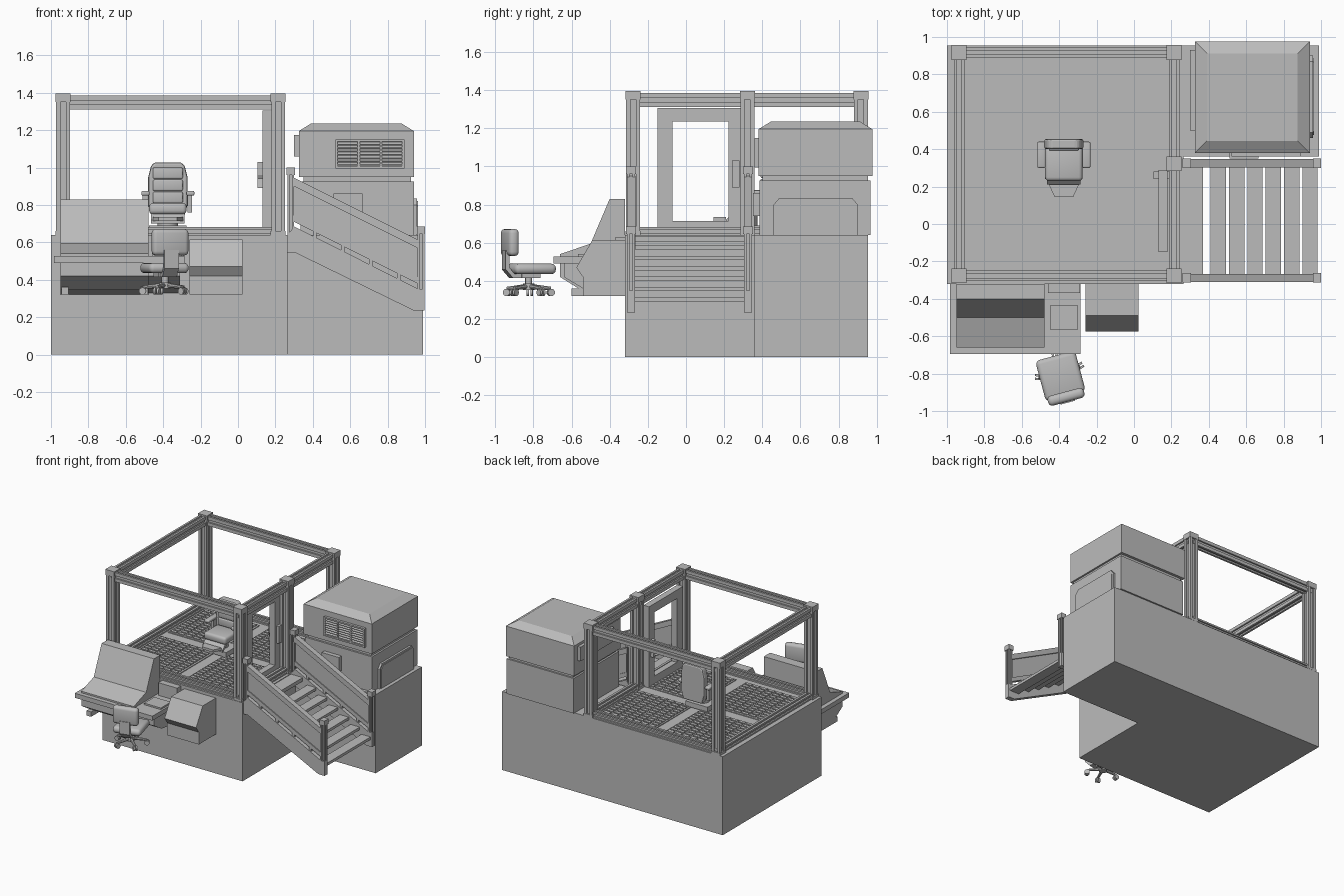
import bpy, bmesh
from math import pi, cos, sin, radians
from mathutils import Matrix, Vector

cube = bpy.data.objects.get("Cube")
if cube:
    bpy.data.objects.remove(cube)

grey = bpy.data.materials.new("light_grey")
grey.use_nodes = True
COLOUR = (0.5, 0.5, 0.5, 1)
grey.diffuse_color = COLOUR
grey.node_tree.nodes["Principled BSDF"].inputs["Base Color"].default_value = COLOUR


def finish(name, bm, smooth=False):
    bmesh.ops.recalc_face_normals(bm, faces=bm.faces)
    me = bpy.data.meshes.new(name)
    bm.to_mesh(me)
    bm.free()
    me.materials.append(grey)
    ob = bpy.data.objects.new(name, me)
    bpy.context.collection.objects.link(ob)
    if smooth:
        bpy.ops.object.select_all(action='DESELECT')
        ob.select_set(True)
        bpy.context.view_layer.objects.active = ob
        bpy.ops.object.shade_smooth_by_angle(angle=radians(40))
    return ob


def box(name, x, y, z, bevel=0.0):
    """Box from three (low, high) ranges, optionally with rounded edges."""
    bm = bmesh.new()
    bmesh.ops.create_cube(bm, size=1)
    for v in bm.verts:
        v.co = [(r[0] + r[1]) / 2 + c * (r[1] - r[0]) for r, c in zip((x, y, z), v.co)]
    if bevel:
        bmesh.ops.bevel(bm, geom=bm.edges[:], offset=bevel, segments=3, profile=0.5, affect='EDGES')
    return finish(name, bm, bevel > 0)


def prism(name, axis, pts, lo, hi):
    """Extrude a profile along an axis; the points use the other two axes in order."""
    def place(p, t):
        return {'x': (t, *p), 'y': (p[0], t, p[1]), 'z': (*p, t)}[axis]
    bm = bmesh.new()
    ends = [[bm.verts.new(place(p, t)) for p in pts] for t in (lo, hi)]
    for ring in ends:
        bm.faces.new(ring)
    n = len(pts)
    for i in range(n):
        j = (i + 1) % n
        bm.faces.new((ends[0][i], ends[0][j], ends[1][j], ends[1][i]))
    return finish(name, bm)


def bar(name, axis, c, w, h, lo, hi):
    """Slotted frame extrusion centred on c."""
    a, b, g, d = w / 2, h / 2, min(w, h) * 0.2, 0.012
    half = [(-a, -b), (-g, -b), (-g, d - b), (g, d - b), (g, -b),
            (a, -b), (a, -g), (a - d, -g), (a - d, g), (a, g)]
    pts = half + [(-u, -v) for u, v in half]
    return prism(name, axis, [(c[0] + u, c[1] + v) for u, v in pts], lo, hi)


def tube(name, p, q, r, r2=None, sides=16):
    p, q = Vector(p), Vector(q)
    bm = bmesh.new()
    bmesh.ops.create_cone(bm, cap_ends=True, segments=sides, radius1=r,
                          radius2=r if r2 is None else r2, depth=(q - p).length)
    rot = (q - p).to_track_quat('Z', 'Y').to_matrix().to_4x4()
    bm.transform(Matrix.Translation((p + q) / 2) @ rot)
    return finish(name, bm, True)


# Stepped base
L, R, F, B, TOP = -1.0, 0.265, -0.32, 0.955, 0.64
prism("base", 'z', [(L, F), (R, F), (R, 0.36), (0.99, 0.36), (0.99, B), (L, B)], 0, TOP)

# Cabin frame: posts, caps, sills and beams
PX, PY = (-0.935, 0.215), (-0.277, 0.917)
posts = [(x, y) for x in PX for y in PY] + [(PX[1], 0.322)]
for i, (x, y) in enumerate(posts):
    bar(f"cabin_post_{i}", 'z', (x, y), 0.074, 0.074, TOP, 1.385)
    box(f"post_cap_{i}", (x - 0.04, x + 0.04), (y - 0.039, y + 0.039), (1.35, 1.395))
    box(f"post_foot_{i}", (x - 0.04, x + 0.04), (y - 0.039, y + 0.039), (TOP, 0.66))
for i in range(2):
    for part, z, h in (("sill", 0.66, 0.045), ("beam", 1.348, 0.075)):
        bar(f"{part}_across_{i}", 'x', (PY[i], z), 0.055, h, *PX)
        bar(f"{part}_along_{i}", 'y', (PX[i], z), 0.055, h, *PY)

# Floor panels with rows of raised treads
for i, x in enumerate((-0.89, -0.315)):
    for j, y in enumerate((-0.2, 0.37)):
        box(f"floor_panel_{i}{j}", (x, x + 0.488), (y, y + 0.483), (TOP, 0.646))
        ob = box(f"floor_treads_{i}{j}", (x + 0.012, x + 0.065), (y + 0.012, y + 0.038), (0.645, 0.653))
        for count, step in ((7, (0.068, 0, 0)), (12, (0, 0.039, 0))):
            m = ob.modifiers.new("Rows", 'ARRAY')
            m.count = count
            m.use_relative_offset = False
            m.use_constant_offset = True
            m.constant_offset_displace = step

# Cabin door with handle
DX = (0.13, 0.18)
for side, y in (("front", (-0.15, -0.07)), ("rear", (0.222, 0.29))):
    box(f"door_stile_{side}", DX, y, (0.65, 1.305))
for side, z in (("lower", (0.65, 0.715)), ("upper", (1.235, 1.305))):
    box(f"door_rail_{side}", DX, (-0.07, 0.222), z)
prism("door_handle", 'x', [(0.24, 0.89), (0.27, 0.89), (0.265, 0.94), (0.28, 0.96), (0.28, 1.03),
                           (0.24, 1.03), (0.24, 0.96), (0.25, 0.94)], 0.105, 0.13)
box("outer_door_handle", (0.18, 0.2), (0.24, 0.28), (0.89, 1.03))

# Operator seat inside the cabin
SX = -0.375
tube("seat_pedestal", (SX, 0.32, TOP), (SX, 0.32, 0.76), 0.055)
box("seat_plinth", (SX - 0.1, SX + 0.1), (0.24, 0.4), (0.65, 0.69))
box("seat_cushion", (SX - 0.1, SX + 0.1), (0.23, 0.41), (0.75, 0.81), 0.02)
back = prism("seat_back", 'y', [(SX + sx * x, z) for sx, pts in (
    (1, [(0.085, 0.73), (0.105, 0.8), (0.105, 0.95), (0.09, 1.01), (0.07, 1.028)]),
    (-1, [(0.07, 1.028), (0.09, 1.01), (0.105, 0.95), (0.105, 0.8), (0.085, 0.73)]))
    for x, z in pts], 0.4, 0.455)
m = back.modifiers.new("Soft edges", 'BEVEL')
m.width, m.segments = 0.012, 2
for i in range(3):
    box(f"seat_back_pad_{i}", (SX - 0.08, SX + 0.08), (0.39, 0.41), (0.81 + i * 0.065, 0.87 + i * 0.065), 0.008)
for s in (-1, 1):
    x = SX + s * 0.12
    box(f"armrest_{s}", (x - 0.022, x + 0.022), (0.3, 0.44), (0.85, 0.875), 0.008)
    box(f"armrest_bracket_{s}", (x - 0.015, x + 0.01), (0.38, 0.43), (0.76, 0.855))
prism("leg_panel", 'x', [(0.25, 0.76), (0.21, 0.72), (0.21, 0.7), (0.27, 0.74)], SX - 0.09, SX + 0.09)
prism("footrest", 'z', [(SX - 0.08, 0.21), (SX - 0.05, 0.145), (SX + 0.05, 0.145), (SX + 0.08, 0.21)], 0.715, 0.735)

# Stairs: stringers, side panels, newel posts and treads
X0, X1 = 0.29, 0.965
DROP = 0.5 * (X1 - X0)
for side, y in (("front", -0.288), ("rear", 0.325)):
    def sloped(part, top, low, t):
        prism(f"{part}_{side}", 'y', [(X0, low), (X1, low - DROP), (X1, top - DROP), (X0, top)], y - t, y + t)
    sloped("handrail", 0.95, 0.905, 0.022)
    sloped("stair_panel", 0.91, 0.745, 0.01)
    sloped("lower_rail", 0.75, 0.715, 0.018)
    prism(f"stringer_{side}", 'y', [(R, TOP), (0.3, 0.685), (X1, 0.35), (0.995, 0.35), (0.995, 0.235),
                                    (0.94, 0.235), (0.305, 0.545), (R, 0.545)], y - 0.02, y + 0.02)
    for k, x, z in (("top", 0.282, (TOP, 0.985)), ("bottom", 0.978, (0.235, 0.67))):
        bar(f"newel_{k}_{side}", 'z', (x, y), 0.036, 0.04, *z)
        box(f"newel_cap_{k}_{side}", (x - 0.022, x + 0.022), (y - 0.026, y + 0.026), (z[1] - 0.025, z[1] + 0.015))
    for i in range(4):
        x = 0.4 + i * 0.15
        z = 0.735 - 0.5 * (x - X0)
        box(f"panel_clip_{side}_{i}", (x, x + 0.02), (y - 0.014, y + 0.014), (z - 0.07, z))
box("stair_landing", (R, 0.37), (-0.27, 0.31), (0.605, 0.635))
for i in range(6):
    x, z = 0.41 + i * 0.098, 0.585 - i * 0.054
    box(f"tread_{i}", (x, x + 0.082), (-0.27, 0.31), (z - 0.022, z))

# Air conditioning cabinet
box("cabinet_lower", (0.335, 0.94), (0.385, 0.968), (TOP, 0.925))
box("cabinet_neck", (0.35, 0.925), (0.4, 0.955), (0.925, 0.952))
box("cabinet_upper", (0.325, 0.94), (0.38, 0.977), (0.95, 1.195))
bm = bmesh.new()
bmesh.ops.create_cube(bm, size=1)
for v in bm.verts:
    inset = 0.065 if v.co.z > 0 else 0
    v.co = (0.6325 + v.co.x * 2 * (0.3075 - inset), 0.6785 + v.co.y * 2 * (0.2985 - inset), 1.215 + v.co.z * 0.04)
finish("cabinet_roof", bm)
box("side_duct", (0.3, 0.33), (0.5, 0.93), (1.06, 1.175))
box("control_box", (0.51, 0.665), (0.35, 0.39), (0.74, 0.86))
prism("side_hatch", 'x', [(0.46, TOP), (0.9, TOP), (0.9, 0.8), (0.87, 0.835), (0.49, 0.835), (0.46, 0.8)], 0.935, 0.957)
prism("hatch_panel", 'x', [(0.475, TOP), (0.885, TOP), (0.885, 0.795), (0.865, 0.82), (0.495, 0.82), (0.475, 0.795)], 0.95, 0.962)

# Louvred grille on the cabinet front
for k, z in enumerate(((0.995, 1.007), (1.138, 1.15))):
    box(f"grille_rail_{k}", (0.52, 0.89), (0.36, 0.385), z)
for k in range(4):
    x = 0.52 + k * 0.119
    box(f"grille_bar_{k}", (x, x + 0.012), (0.36, 0.385), (0.995, 1.15))
for k in range(7):
    z = 1.012 + k * 0.018
    prism(f"grille_slat_{k}", 'x', [(0.362, z), (0.38, z + 0.012), (0.38, z + 0.016), (0.362, z + 0.004)], 0.53, 0.88)

# Control desk on the front wall
prism("desk_console", 'x', [(F, 0.83), (-0.4, 0.83), (-0.5, 0.595), (-0.66, 0.54), (-0.66, 0.42),
                            (-0.54, 0.345), (F, 0.32)], -0.95, -0.478)
box("desk_top", (-0.985, -0.285), (-0.695, F), (0.49, 0.527))
prism("desk_support", 'x', [(F, 0.5), (-0.64, 0.5), (-0.64, 0.42), (-0.54, 0.36), (F, 0.33)], -0.478, -0.31)
box("desk_keypad", (-0.45, -0.3), (-0.565, -0.435), (0.525, 0.54))
box("desk_backboard", (-0.46, -0.29), (-0.37, F), (0.525, 0.63))
for k, x in enumerate((-0.945, -0.52)):
    box(f"desk_foot_{k}", (x, x + 0.04), (-0.6, F), (0.32, 0.36))

# Small wall box beside the desk
prism("wall_box", 'x', [(F, 0.615), (-0.49, 0.615), (-0.575, 0.47), (-0.54, 0.42), (-0.54, 0.32), (F, 0.32)], -0.26, 0.025)

# Swivel chair, built at the origin and then turned into place
parts = [box("chair_seat", (-0.11, 0.11), (-0.1, 0.125), (0.435, 0.49), 0.024),
         box("chair_back", (-0.1, 0.1), (-0.13, -0.075), (0.53, 0.672), 0.022),
         prism("chair_bracket", 'x', [(0.0, 0.435), (-0.085, 0.435), (-0.115, 0.47), (-0.115, 0.56), (-0.135, 0.56),
                                      (-0.135, 0.46), (-0.095, 0.415), (0.0, 0.415)], -0.04, 0.04),
         box("chair_mount", (-0.05, 0.05), (-0.05, 0.05), (0.415, 0.44)),
         tube("chair_column", (0, 0, 0.36), (0, 0, 0.43), 0.018),
         tube("chair_hub", (0, 0, 0.352), (0, 0, 0.385), 0.03)]
for i in range(5):
    a = pi / 2 + i * 2 * pi / 5
    c, s = cos(a), sin(a)
    x, y = 0.12 * c, 0.12 * s
    parts.append(tube(f"chair_leg_{i}", (0, 0, 0.372), (x, y, 0.36), 0.014, 0.009, 8))
    for k in (-1, 1):
        parts.append(tube(f"caster_{i}_{k}", (x - s * k * 0.004, y + c * k * 0.004, 0.339),
                          (x - s * k * 0.016, y + c * k * 0.016, 0.339), 0.019))
turn = Matrix.Translation((-0.39, -0.825, 0)) @ Matrix.Rotation(radians(15), 4, 'Z')
for ob in parts:
    ob.data.transform(turn)
